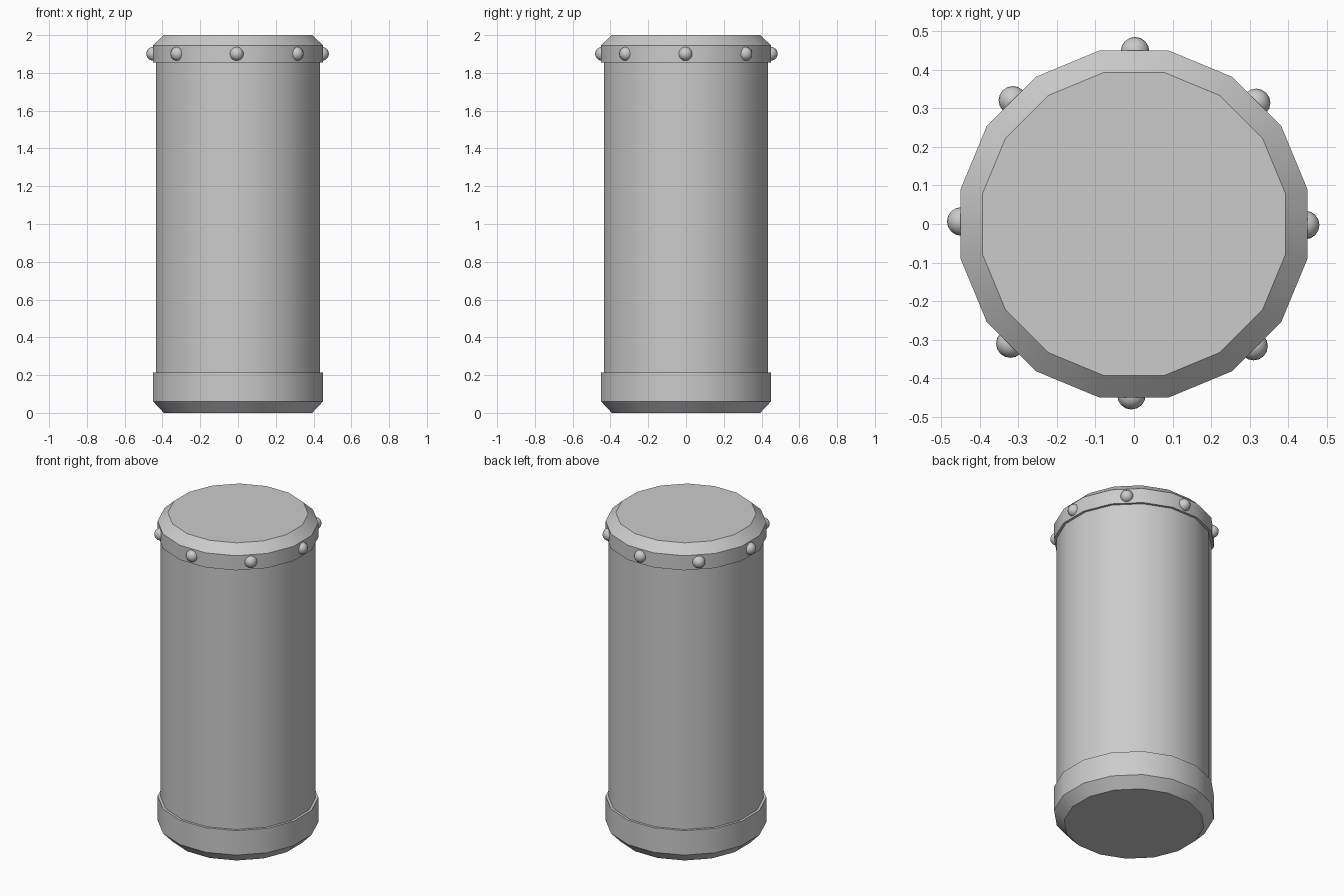
import bpy, bmesh
from math import pi, cos, sin, radians

if "Cube" in bpy.data.objects:
    bpy.data.objects.remove(bpy.data.objects["Cube"])

SIDES = 16


def finish(name, bm):
    bmesh.ops.recalc_face_normals(bm, faces=bm.faces)
    me = bpy.data.meshes.new(name)
    bm.to_mesh(me)
    bm.free()
    ob = bpy.data.objects.new(name, me)
    bpy.context.collection.objects.link(ob)
    bpy.ops.object.select_all(action='DESELECT')
    ob.select_set(True)
    bpy.context.view_layer.objects.active = ob
    bpy.ops.object.shade_smooth_by_angle(angle=radians(30))
    return ob


def lathe(name, profile):
    """Revolve (apothem, z) pairs into a capped 16-sided solid, flats facing the axes."""
    bm = bmesh.new()
    rings = []
    for a, z in profile:
        r = a / cos(pi / SIDES)
        rings.append([bm.verts.new((r * cos((i + 0.5) * 2 * pi / SIDES),
                                    r * sin((i + 0.5) * 2 * pi / SIDES), z))
                      for i in range(SIDES)])
    for lo, hi in zip(rings, rings[1:]):
        for i in range(SIDES):
            j = (i + 1) % SIDES
            bm.faces.new((lo[i], lo[j], hi[j], hi[i]))
    bm.faces.new(rings[0][::-1])
    bm.faces.new(rings[-1])
    return finish(name, bm)


# Barrel with chamfered base band and chamfered top band
lathe("barrel", [(0.393, 0.0), (0.45, 0.061), (0.45, 0.215), (0.435, 0.215),
                 (0.435, 1.854), (0.45, 1.854), (0.45, 1.946), (0.393, 2.0)])

# Eight round rivets on the top band
for k in range(8):
    ang = k * pi / 4 - radians(0.6)
    bm = bmesh.new()
    bmesh.ops.create_uvsphere(bm, u_segments=16, v_segments=10, radius=0.037)
    bmesh.ops.translate(bm, verts=bm.verts, vec=(0.446 * cos(ang) - 0.002,
                                                 0.446 * sin(ang) + 0.002, 1.901))
    finish(f"rivet_{k + 1}", bm)
